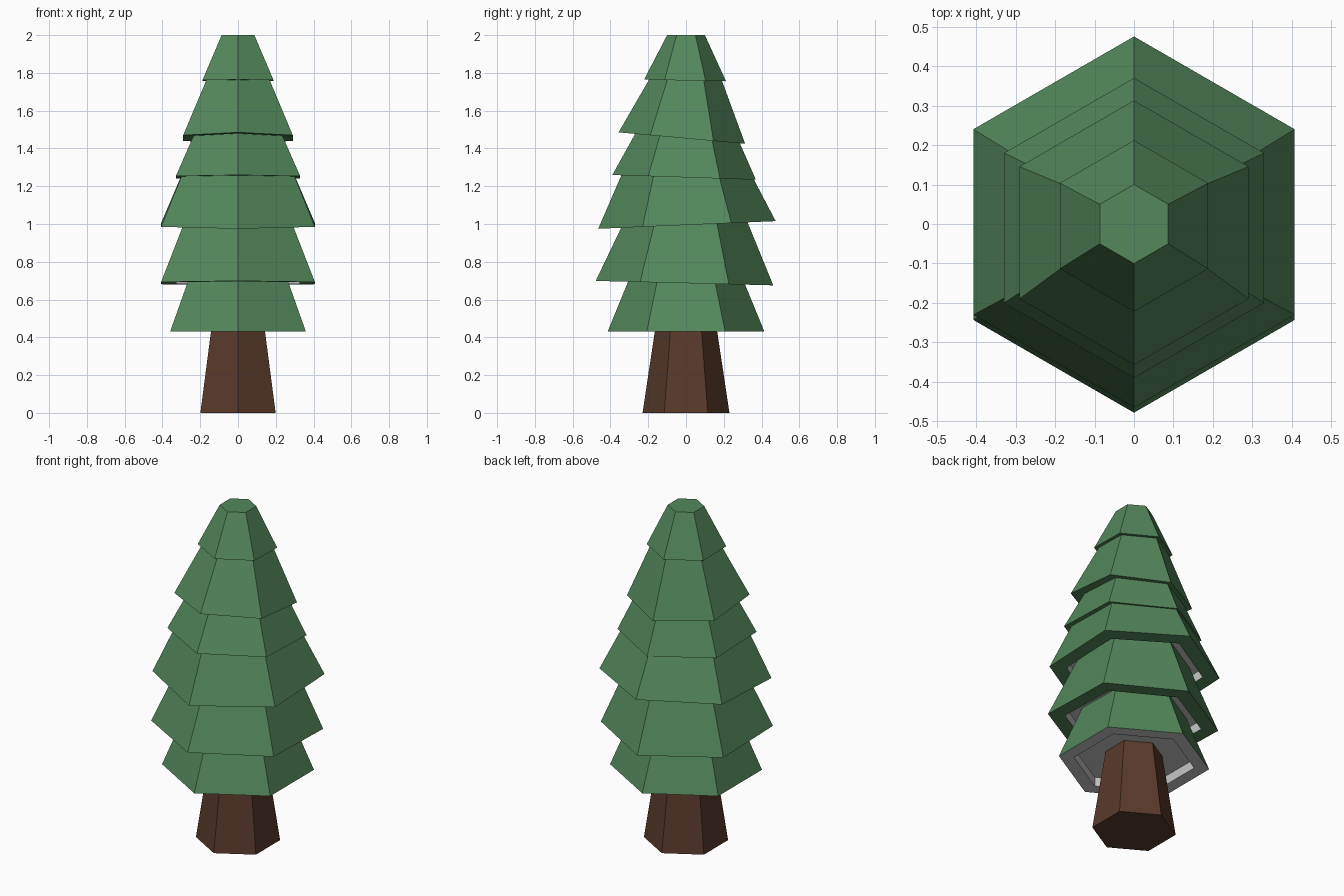
import bpy, bmesh, math

if "Cube" in bpy.data.objects:
    bpy.data.objects.remove(bpy.data.objects["Cube"])


def material(name, rgb):
    m = bpy.data.materials.new(name)
    m.diffuse_color = (*rgb, 1.0)
    m.use_nodes = True
    m.node_tree.nodes["Principled BSDF"].inputs["Base Color"].default_value = m.diffuse_color
    return m


GREEN = material("pine green", (0.088, 0.246, 0.104))
BROWN = material("bark brown", (0.099, 0.042, 0.023))
GREY = material("underside grey", (0.57, 0.57, 0.57))


def hex_ring(bm, radius, z, tilt=0.0, shift=0.0):
    """Six points with corners on the y axis; tilt leans the ring front to back."""
    ring = []
    for k in range(6):
        a = math.radians(90 + 60 * k)
        x, y = radius * math.cos(a), radius * math.sin(a)
        ring.append(bm.verts.new((x, y + shift, z + tilt * y)))
    return ring


def bridge(bm, a, b, mat=0):
    for i in range(6):
        j = (i + 1) % 6
        bm.faces.new((a[i], a[j], b[j], b[i])).material_index = mat


def finish(bm, name, *mats):
    mesh = bpy.data.meshes.new(name)
    bm.to_mesh(mesh)
    bm.free()
    for m in mats:
        mesh.materials.append(m)
    bpy.context.collection.objects.link(bpy.data.objects.new(name, mesh))


# Tapered trunk, ending at the recess of the lowest tier
bm = bmesh.new()
base = hex_ring(bm, 0.23, 0.0)
top = hex_ring(bm, 0.157, 0.485)
bridge(bm, base, top)
bm.faces.new(base[::-1])
bm.faces.new(top)
finish(bm, "trunk", BROWN)

# Foliage tiers: rim radius, rim height, top radius, top height, rim tilt, rim y shift
TIERS = [
    (0.415, 0.43, 0.28, 0.76, 0.0, 0.0),
    (0.470, 0.687, 0.305, 1.06, -0.025, -0.008),
    (0.470, 0.995, 0.315, 1.32, 0.043, 0.005),
    (0.380, 1.247, 0.24, 1.53, -0.033, -0.01),
    (0.335, 1.455, 0.175, 1.80, -0.09, -0.022),
    (0.217, 1.76, 0.10, 2.0, -0.02, -0.005),
]
RECESS = 0.055
for n, (r0, z0, r1, z1, tilt, shift) in enumerate(TIERS):
    bm = bmesh.new()
    rim = hex_ring(bm, r0, z0, tilt, shift)
    top = hex_ring(bm, r1, z1)
    lip = hex_ring(bm, r0 * 0.8, z0, tilt, shift)
    bridge(bm, rim, top)
    # Underside lip: grey on the lowest tier, green on the others
    bridge(bm, lip, rim, 1 if n == 0 else 0)
    # Grey recess inside the lip
    if n < 3:
        ceiling = hex_ring(bm, r0 * 0.8, z0 + RECESS, tilt, shift)
        bridge(bm, ceiling, lip, 1)
        bm.faces.new(ceiling[::-1]).material_index = 1
    # Only the tip is closed, other tops are hidden in the next tier
    if n == len(TIERS) - 1:
        bm.faces.new(top)
    finish(bm, f"foliage_tier_{n + 1}", GREEN, GREY)
